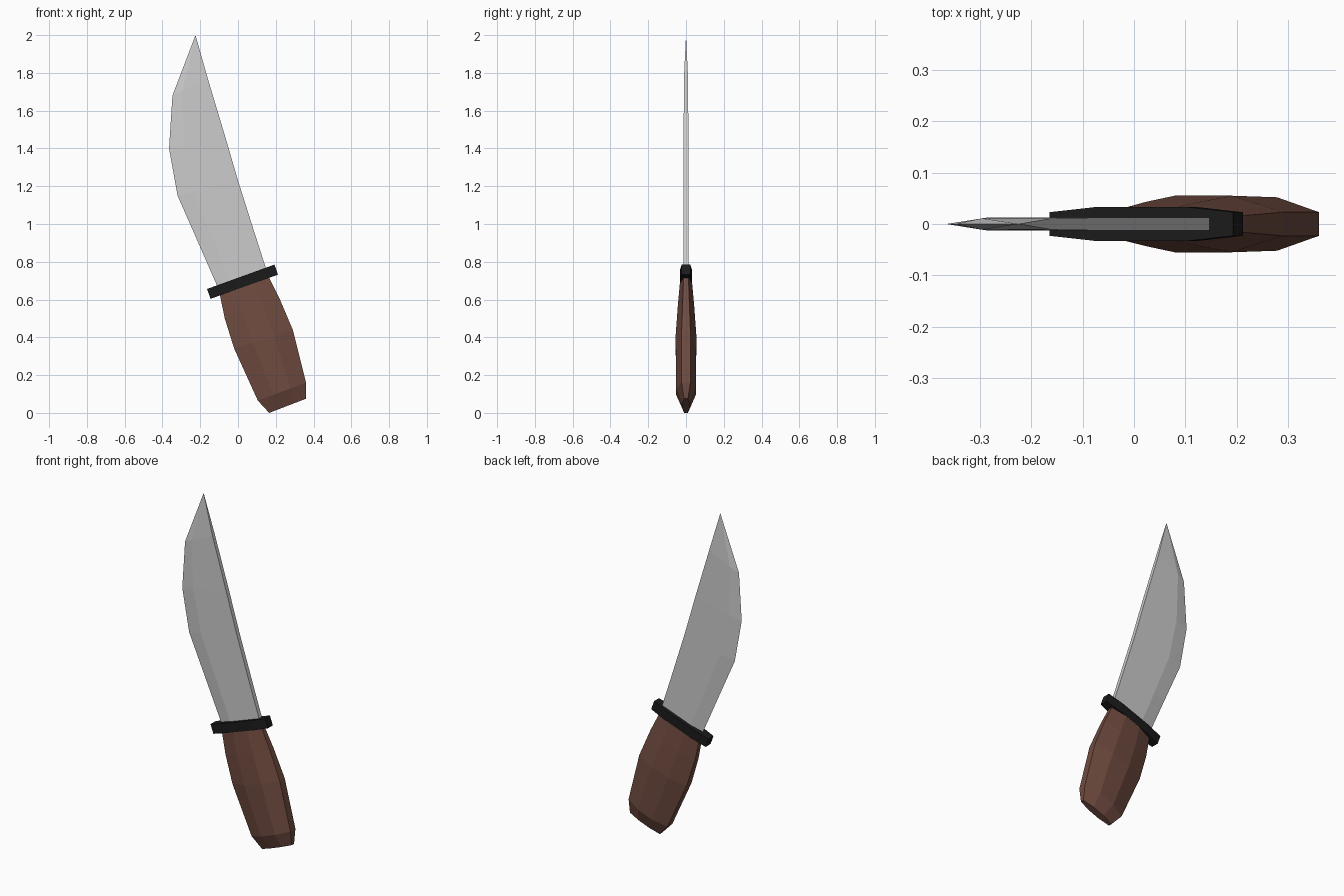
import bpy, bmesh
from mathutils import Vector

if "Cube" in bpy.data.objects:
    bpy.data.objects.remove(bpy.data.objects["Cube"])


def material(name, color):
    m = bpy.data.materials.new(name)
    m.diffuse_color = (*color, 1)
    m.use_nodes = True
    m.node_tree.nodes["Principled BSDF"].inputs["Base Color"].default_value = m.diffuse_color
    return m


def loft(name, rings, mat=None):
    """Skin a list of equal-length point rings and cap both ends."""
    bm = bmesh.new()
    rows = [[bm.verts.new(p) for p in ring] for ring in rings]
    n = len(rows[0])
    for a, b in zip(rows, rows[1:]):
        for i in range(n):
            j = (i + 1) % n
            bm.faces.new((a[i], a[j], b[j], b[i]))
    bm.faces.new(rows[0])
    bm.faces.new(rows[-1])
    bmesh.ops.remove_doubles(bm, verts=bm.verts, dist=0.0005)
    bmesh.ops.recalc_face_normals(bm, faces=bm.faces)
    me = bpy.data.meshes.new(name)
    bm.to_mesh(me)
    bm.free()
    ob = bpy.data.objects.new(name, me)
    bpy.context.collection.objects.link(ob)
    if mat:
        me.materials.append(mat)
    return ob


def section(left, right, profile):
    """Closed ring across left-right (x, z); profile holds (fraction, half thickness)."""
    a, b = Vector((left[0], 0, left[1])), Vector((right[0], 0, right[1]))
    front = [a.lerp(b, f) - Vector((0, t, 0)) for f, t in profile]
    back = [a.lerp(b, f) + Vector((0, t, 0)) for f, t in reversed(profile)]
    return front + back


# Blade: sharp left edge, bevel, flat spine, drawn in to a point
blade_rows = [
    ((-0.105, 0.66), (0.153, 0.75), 0.013),
    ((-0.21, 0.90), (0.087, 0.955), 0.013),
    ((-0.32, 1.15), (0.0, 1.23), 0.013),
    ((-0.365, 1.40), (-0.07, 1.47), 0.0125),
    ((-0.347, 1.68), (-0.16, 1.77), 0.011),
    ((-0.225, 2.0), (-0.225, 2.0), 0.0),
]
loft("blade", [section(l, r, [(0, 0), (0.27, t), (1, t)]) for l, r, t in blade_rows])

# Guard: tilted bar, thicker in the middle
guard_profile = [(0, 0.023), (0.25, 0.033), (0.75, 0.033), (1, 0.023)]
loft("guard", [
    section((-0.145, 0.604), (0.212, 0.732), guard_profile),
    section((-0.164, 0.656), (0.193, 0.785), guard_profile),
], material("black", (0.011, 0.011, 0.011)))

# Handle: eight-sided grip with a tapered butt
handle_rows = [
    ((-0.097, 0.63), (0.163, 0.72), 0.013, 0.032),
    ((-0.07, 0.50), (0.22, 0.605), 0.017, 0.043),
    ((-0.02, 0.34), (0.29, 0.44), 0.023, 0.055),
    ((0.105, 0.065), (0.36, 0.16), 0.023, 0.052),
    ((0.165, 0.0), (0.36, 0.075), 0.01, 0.02),
]
loft("handle", [
    section(l, r, [(0, e), (0.32, t), (0.68, t), (1, e)]) for l, r, e, t in handle_rows
], material("brown", (0.16, 0.07, 0.05)))
